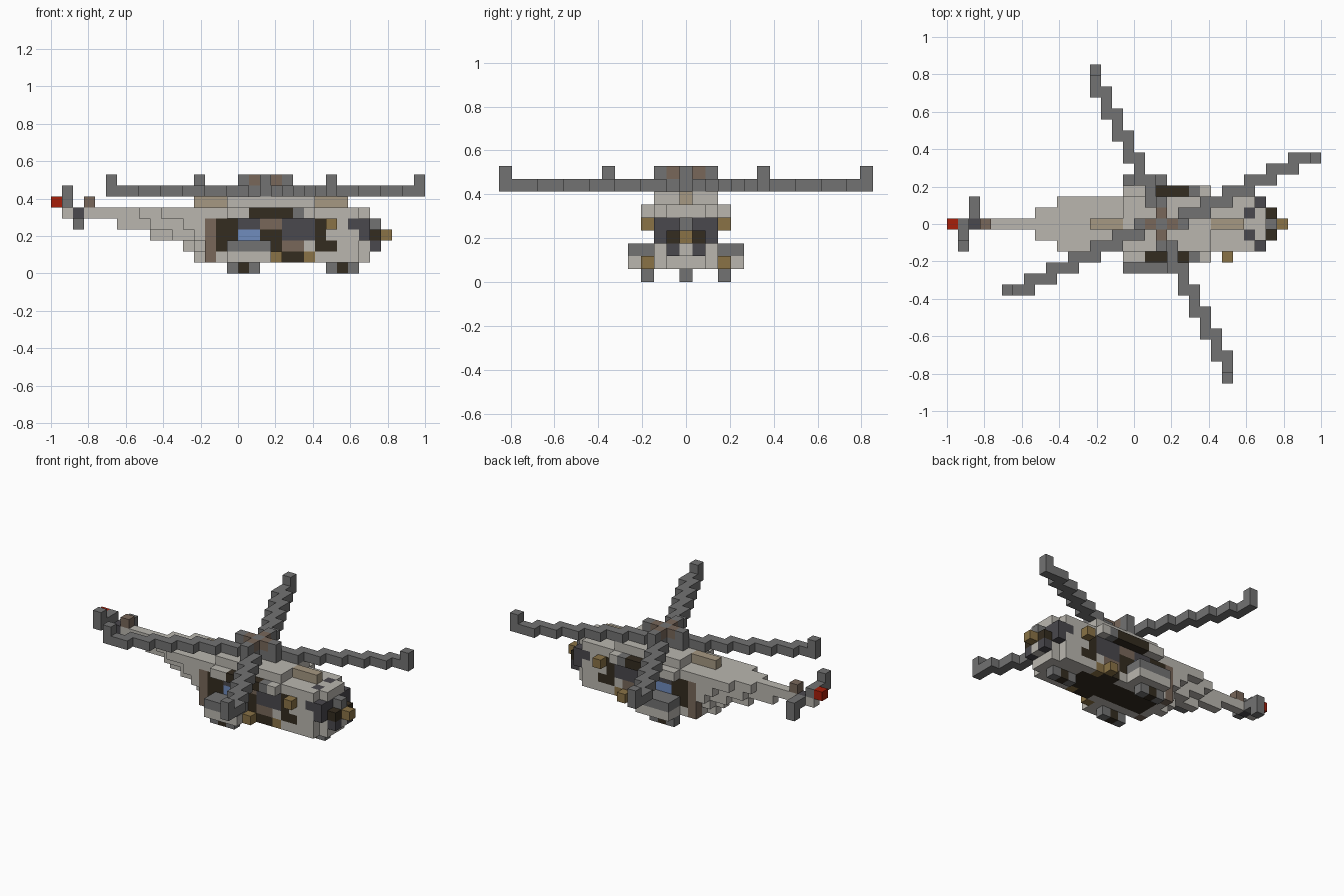
import bpy
import bmesh
from mathutils import Vector

if "Cube" in bpy.data.objects:
    bpy.data.objects.remove(bpy.data.objects["Cube"])

UNIT = 2 / 34  # edge of one block

COLOURS = {
    "l": ("light_hull", (0.49, 0.47, 0.43)),
    "g": ("rotor_grey", (0.17, 0.17, 0.17)),
    "d": ("dark_brown", (0.034, 0.025, 0.014)),
    "s": ("slate", (0.068, 0.065, 0.074)),
    "b": ("brown", (0.188, 0.136, 0.102)),
    "t": ("tan", (0.381, 0.314, 0.223)),
    "o": ("ochre", (0.254, 0.171, 0.061)),
    "w": ("window_blue", (0.162, 0.262, 0.515)),
    "r": ("beacon_red", (0.39, 0.013, 0.003)),
}
MATERIALS = {}
for key, (label, rgb) in COLOURS.items():
    mat = bpy.data.materials.new(label)
    mat.use_nodes = True
    mat.diffuse_color = (*rgb, 1)
    mat.node_tree.nodes["Principled BSDF"].inputs["Base Color"].default_value = (*rgb, 1)
    MATERIALS[key] = mat

AXES = [Vector(a) * s for a in ((1, 0, 0), (0, 1, 0), (0, 0, 1)) for s in (1, -1)]
KEYS = list(COLOURS)
occupied = set()


def fill(cells, key, xs, ys, zs):
    """Fill a box of blocks; each range is an inclusive pair."""
    for i in range(xs[0], xs[1] + 1):
        for j in range(ys[0], ys[1] + 1):
            for k in range(zs[0], zs[1] + 1):
                cells[i, j, k] = key


def block(cells, key, i, j, k):
    cells[i, j, k] = key


def build(name, cells, rule=None):
    """Make one object from the outer faces of its blocks."""
    bm = bmesh.new()
    used = sorted(set(cells.values()) | ({"d"} if rule else set()), key=KEYS.index)
    for (i, j, k), key in cells.items():
        centre = Vector((i - 16.5, j, k + 0.5))
        for n in AXES:
            if (i + round(n.x), j + round(n.y), k + round(n.z)) in cells:
                continue
            a = Vector((n.y, n.z, n.x))
            b = n.cross(a)
            corners = [a + b, b - a, -a - b, a - b]
            face = bm.faces.new([bm.verts.new((centre + (n + c) / 2) * UNIT) for c in corners])
            colour = rule(i, j, k, n, key) if rule else key
            face.material_index = used.index(colour)
    bmesh.ops.remove_doubles(bm, verts=bm.verts, dist=UNIT / 100)
    mesh = bpy.data.meshes.new(name)
    bm.to_mesh(mesh)
    bm.free()
    for key in used:
        mesh.materials.append(MATERIALS[key])
    obj = bpy.data.objects.new(name, mesh)
    bpy.context.scene.collection.objects.link(obj)


# Fuselage: each layer tapers to the tail in three half-widths
hull = {}
TAPER = {1: (13, 14, 14), 2: (12, 13, 14), 3: (9, 11, 13), 4: (6, 9, 12), 5: (1, 8, 10)}
for k, starts in TAPER.items():
    for half, start in enumerate(starts):
        end = 27 if half == 2 and k in (1, 2, 5) else 28
        fill(hull, "l", (start, end), (-half, half), (k, k))

# Door, window and camouflage colours on both flanks, tail to nose
FLANK = {
    4: "bddssbbsssdllss",
    3: "bddwwddsssdllls",
    2: "bddddddbbлddlll".replace("л", "l"),
    1: "blllllldd" + "olllll",
}
for k, row in FLANK.items():
    for n, key in enumerate(row):
        for j in (-2, 2):
            if (14 + n, j, k) in hull:
                hull[14 + n, j, k] = key

# Windscreen and roof lights
fill(hull, "s", (28, 28), (-2, 2), (4, 4))
for j in (-1, 1):
    block(hull, "s", 27, j, 5)
block(hull, "s", 2, 0, 5)


def belly(i, j, k, n, key):
    return "d" if n.z < 0 and k == 1 and 15 <= i <= 24 and abs(j) < 2 else key


build("fuselage", hull, belly)

# Nose with sensor
nose = {}
fill(nose, "d", (29, 29), (-1, 1), (3, 3))
fill(nose, "s", (29, 29), (-1, 1), (2, 2))
block(nose, "l", 29, 0, 2)
block(nose, "g", 29, 0, 4)
block(nose, "o", 30, 0, 3)
build("nose", nose)

# Roof housing
roof = {}
fill(roof, "l", (16, 23), (-2, 2), (6, 6))
fill(roof, "t", (13, 15), (0, 0), (6, 6))
fill(roof, "t", (24, 26), (0, 0), (6, 6))
build("roof_housing", roof)

# Parts repeated on each side
for side, label in ((1, "left"), (-1, "right")):
    engine = {}
    fill(engine, "l", (16, 23), (3 * side, 3 * side), (5, 5))
    fill(engine, "d", (18, 21), (3 * side, 3 * side), (5, 5))
    block(engine, "g", 22, 3 * side, 5)
    build(label + "_engine", engine)

    sponson = {}
    ys = sorted((3 * side, 4 * side))
    fill(sponson, "l", (16, 19), ys, (1, 1))
    fill(sponson, "g", (16, 19), ys, (2, 2))
    build(label + "_sponson", sponson)

    lamps = {}
    block(lamps, "o", 25, 3 * side, 4)
    block(lamps, "o", 22 if side > 0 else 20, 3 * side, 1)
    build(label + "_side_lamps", lamps)

# Wheels
for name, start, j in (("left_wheel", 16, 3), ("right_wheel", 16, -3), ("nose_wheel", 25, 0)):
    wheel = {}
    fill(wheel, "g", (start, start + 2), (j, j), (0, 0))
    block(wheel, "d", start + 1, j, 0)
    build(name, wheel)

# Main rotor hub
HUB = 19
hub = {}
fill(hub, "g", (HUB - 2, HUB + 2), (0, 0), (7, 8))
fill(hub, "g", (HUB, HUB), (-2, 2), (7, 8))
for s in (-1, 1):
    block(hub, "b", HUB + s, 0, 8)
    block(hub, "b", HUB, s, 8)
build("rotor_hub", hub)

# Four stepped main blades, each a quarter turn from the last
for turn in range(4):
    blade = {}
    steps = [(u, v, 7) for v in range(1, 7) for u in range(2 * v, 2 * v + 3)]
    for u, v, k in steps + [(14, 6, 8)]:
        for _ in range(turn):
            u, v = -v, u
        block(blade, "g", HUB + u, v, k)
    build("main_blade_%d" % (turn + 1), blade)

# Tail rotor, beacon and fin cap
tail = {}
fill(tail, "g", (1, 1), (-2, 0), (6, 6))
block(tail, "g", 1, -2, 7)
fill(tail, "g", (2, 2), (1, 2), (5, 5))
block(tail, "g", 2, 2, 4)
build("tail_rotor", tail)
build("tail_beacon", {(0, 0, 6): "r"})
build("tail_fin_cap", {(3, 0, 6): "b"})
